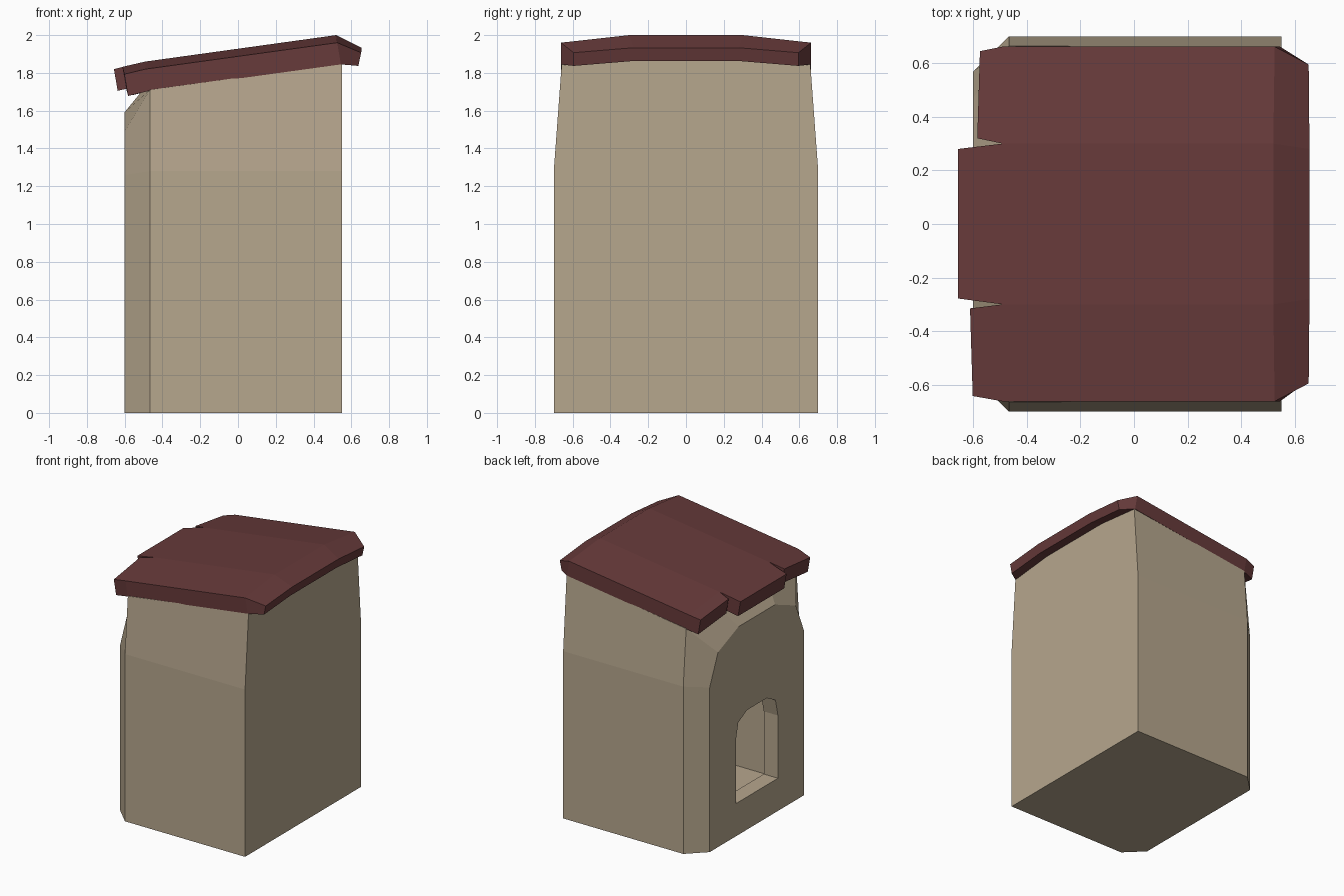
import bpy, bmesh
from mathutils import Vector

cube = bpy.data.objects.get("Cube")
if cube:
    bpy.data.objects.remove(cube, do_unlink=True)


def material(name, rgb):
    mat = bpy.data.materials.new(name)
    mat.use_nodes = True
    mat.diffuse_color = (*rgb, 1)
    bsdf = mat.node_tree.nodes["Principled BSDF"]
    bsdf.inputs["Base Color"].default_value = (*rgb, 1)
    bsdf.inputs["Roughness"].default_value = 0.9
    return mat


def finish(name, bm, mat):
    mesh = bpy.data.meshes.new(name)
    bm.to_mesh(mesh)
    bm.free()
    mesh.materials.append(mat)
    obj = bpy.data.objects.new(name, mesh)
    bpy.context.collection.objects.link(obj)
    return obj


tan = material("tan plaster", (0.47, 0.385, 0.27))
maroon = material("maroon roof", (0.136, 0.043, 0.043))

# Walls: arched cross-sections (half profiles of y, z) lofted along x,
# starting inside the doorway, turning out over the door face, then to the far end
door = [(0.255, 0.25), (0.255, 0.73), (0.225, 0.86), (0.12, 0.915)]
door_face = [(0.57, 0), (0.57, 1.26), (0.47, 1.49), (0.22, 1.592)]
shoulder = [(0.7, 0), (0.7, 1.28), (0.665, 1.71), (0.3, 1.755)]
far_end = [(0.7, 0), (0.7, 1.28), (0.658, 1.85), (0.3, 1.89)]
stations = [(-0.48, door), (-0.6, door), (-0.6, door_face),
            (-0.467, shoulder), (0.55, far_end)]

bm = bmesh.new()
rings = []
for x, half in stations:
    loop = half + [(-y, z) for y, z in reversed(half)]
    rings.append([bm.verts.new((x, y, z)) for y, z in loop])
for a, b in zip(rings, rings[1:]):
    for i in range(len(a)):
        j = (i + 1) % len(a)
        bm.faces.new((a[i], a[j], b[j], b[i]))
bm.faces.new(rings[-1])
finish("walls", bm, tan)

# Roof: three slabs sharing their seams, with ragged ends over the door
seam = [(-0.49, 0.3, 1.86), (0.52, 0.3, 2.0), (0.655, 0.28, 1.933)]
rim = [(-0.49, 0.662, 1.82), (0.525, 0.662, 1.96), (0.652, 0.595, 1.907)]


def flip(points):
    return [(x, -y, z) for x, y, z in points]


back_rows = ([(-0.575, 0.645, 1.798)] + rim, [(-0.585, 0.32, 1.838)] + seam)
middle_rows = ([(-0.657, 0.28, 1.82)] + seam, [(-0.657, -0.278, 1.82)] + flip(seam))
front_rows = ([(-0.612, -0.315, 1.832)] + flip(seam), [(-0.602, -0.642, 1.793)] + flip(rim))

bm = bmesh.new()
for upper, lower in (back_rows, middle_rows, front_rows):
    a, b = ([bm.verts.new(p) for p in row] for row in (upper, lower))
    for i in range(3):
        bm.faces.new((a[i], b[i], b[i + 1], a[i + 1]))
bmesh.ops.remove_doubles(bm, verts=bm.verts[:], dist=0.001)

# Thicken the roof downward, thinner along the drooping eave
under = bmesh.ops.extrude_face_region(bm, geom=bm.faces[:], use_keep_orig=True)
for v in under["geom"]:
    if isinstance(v, bmesh.types.BMVert):
        v.co += Vector((-0.015, 0, -0.07) if v.co.x > 0.6 else
                       (0.02, 0, -0.115))
bmesh.ops.recalc_face_normals(bm, faces=bm.faces[:])
finish("roof", bm, maroon)
